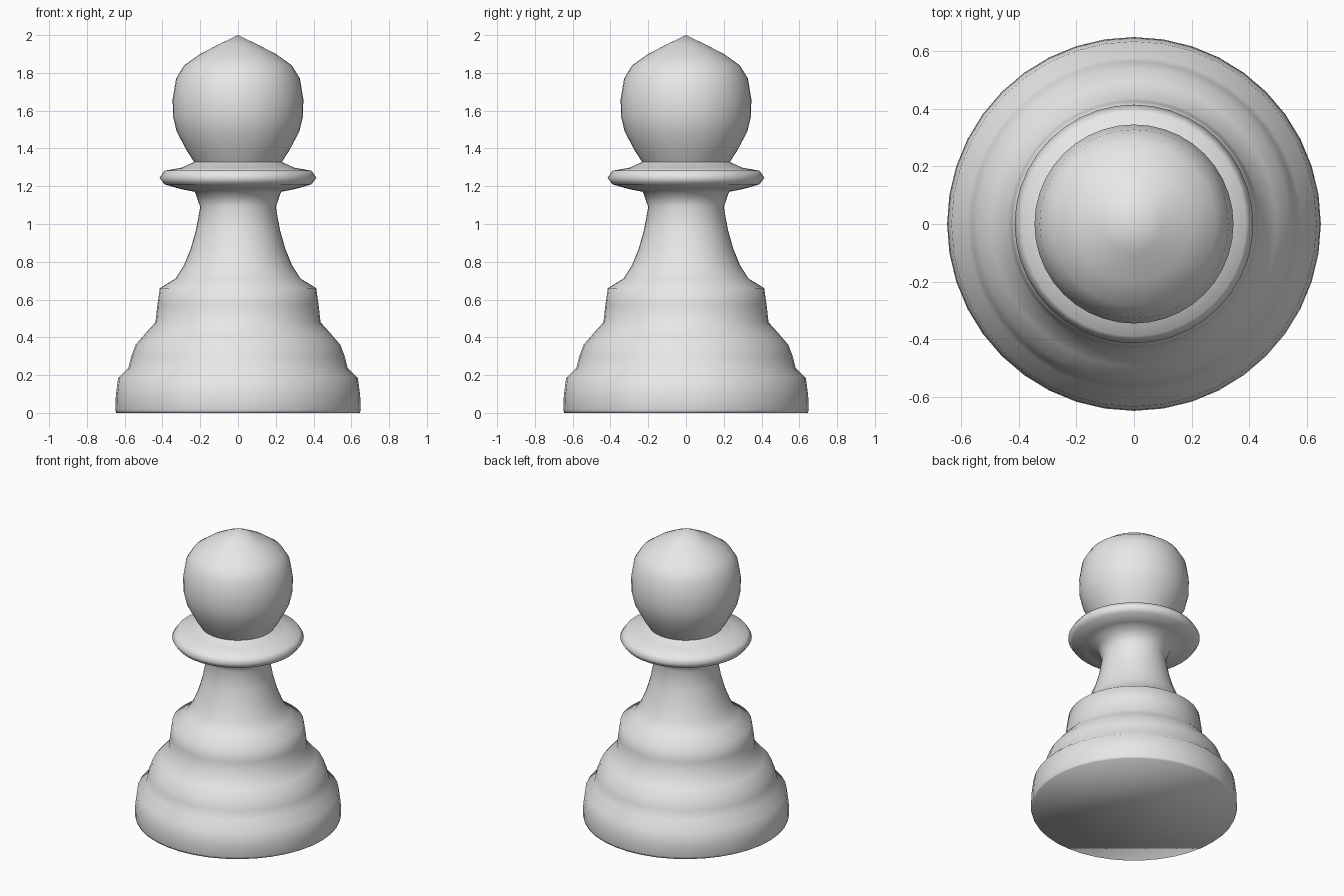
import bpy, bmesh, math

if "Cube" in bpy.data.objects:
    bpy.data.objects.remove(bpy.data.objects["Cube"])

SIDES = 40

# Light grey material
mat = bpy.data.materials.new("light_grey")
mat.diffuse_color = (0.8, 0.8, 0.8, 1)
mat.use_nodes = True
mat.node_tree.nodes["Principled BSDF"].inputs["Base Color"].default_value = mat.diffuse_color

# Half profile (radius, height), from base edge up to just below the tip
profile = [
    # base foot
    (0.645, 0.0), (0.65, 0.015), (0.647, 0.09), (0.635, 0.185), (0.58, 0.238),
    # stepped rings
    (0.565, 0.30), (0.542, 0.36), (0.495, 0.415), (0.437, 0.48),
    (0.427, 0.57), (0.414, 0.66), (0.33, 0.712),
    # tapering neck
    (0.287, 0.78), (0.25, 0.87), (0.222, 0.97), (0.20, 1.09), (0.228, 1.17),
    # collar
    (0.31, 1.187), (0.39, 1.21), (0.415, 1.245), (0.39, 1.282),
    (0.30, 1.298), (0.232, 1.328),
    # pointed round head
    (0.272, 1.39), (0.325, 1.49), (0.344, 1.57), (0.346, 1.66),
    (0.328, 1.77), (0.285, 1.84), (0.20, 1.90), (0.10, 1.952),
]

bm = bmesh.new()
rings = [[bm.verts.new((r * math.cos(2 * math.pi * i / SIDES),
                        r * math.sin(2 * math.pi * i / SIDES), z))
          for i in range(SIDES)] for r, z in profile]
tip = bm.verts.new((0, 0, 2.0))

# Side walls, tip fan and flat underside
for low, high in zip(rings, rings[1:]):
    for i in range(SIDES):
        j = (i + 1) % SIDES
        bm.faces.new((low[i], low[j], high[j], high[i]))
for i in range(SIDES):
    bm.faces.new((rings[-1][i], rings[-1][(i + 1) % SIDES], tip))
bm.faces.new(list(reversed(rings[0])))

mesh = bpy.data.meshes.new("turned_piece")
bm.to_mesh(mesh)
bm.free()
piece = bpy.data.objects.new("turned_piece", mesh)
bpy.context.collection.objects.link(piece)
mesh.materials.append(mat)

# Smooth all over except the flat underside rim
bpy.context.view_layer.objects.active = piece
piece.select_set(True)
bpy.ops.object.shade_smooth_by_angle(angle=math.radians(75))
